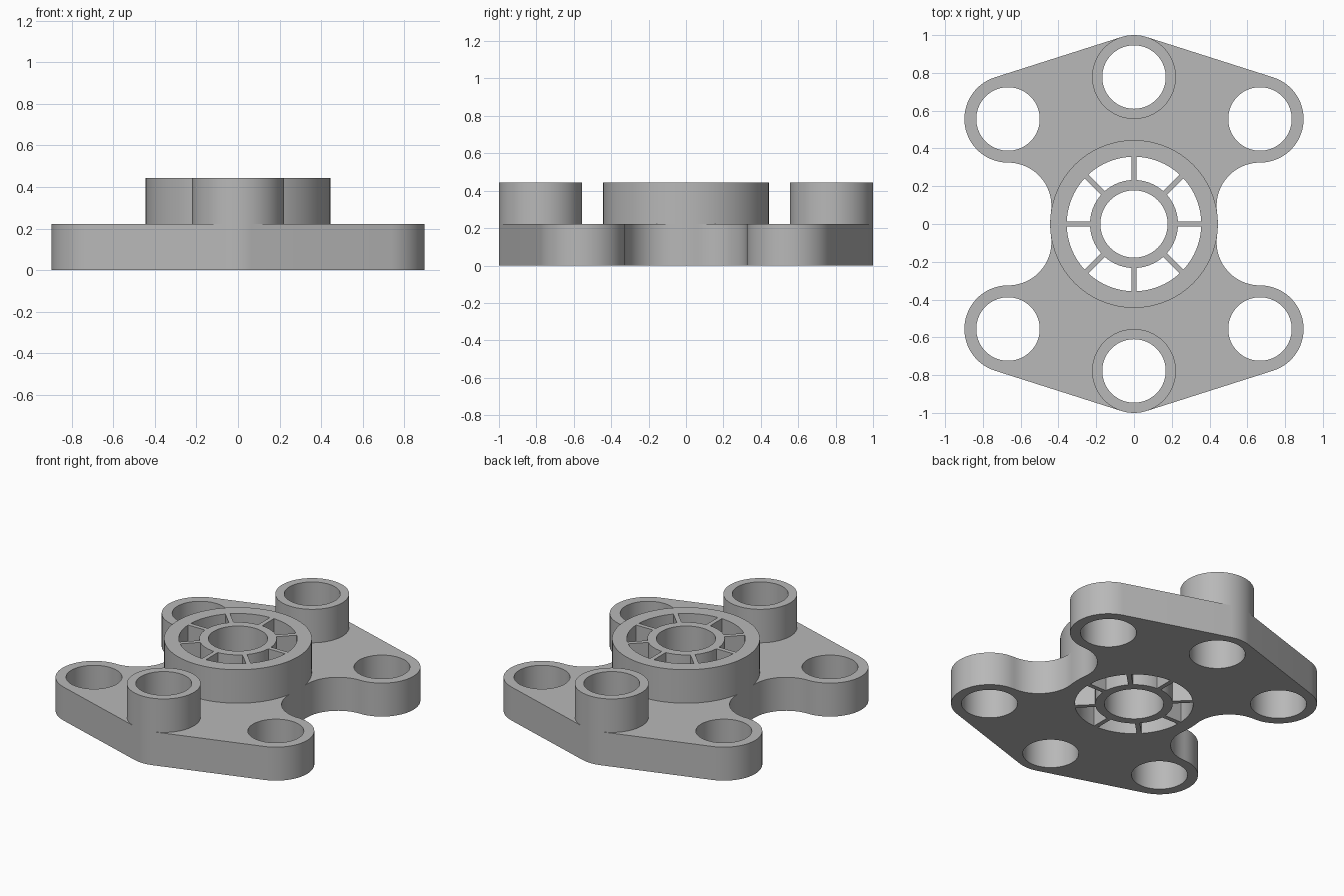
import bpy
import bmesh
from math import pi, sin, cos, asin, acos, atan2, hypot

cube = bpy.data.objects.get("Cube")
if cube:
    bpy.data.objects.remove(cube, do_unlink=True)

PLATE_H, TOTAL_H = 0.222, 0.444
BOSS_Y, BOSS_R, HOLE_R = 0.778, 0.222, 0.168
EAR_X, EAR_Y, EAR_R = 0.667, 0.556, 0.231
HUB_R, RIM_R, COLLAR_R, BORE_R = 0.444, 0.356, 0.233, 0.178
SPOKES, SPOKE_W = 8, 0.029

grey = bpy.data.materials.new("plain grey")
grey.use_nodes = True
colour = (0.48, 0.48, 0.48, 1)
grey.diffuse_color = colour
grey.node_tree.nodes["Principled BSDF"].inputs["Base Color"].default_value = colour


def arc(cx, cy, r, a0, a1, n):
    return [(cx + r * cos(a0 + (a1 - a0) * i / n), cy + r * sin(a0 + (a1 - a0) * i / n))
            for i in range(n + 1)]


def circle(cx, cy, r, n=72):
    return arc(cx, cy, r, 0, 2 * pi, n)[:-1]


def prism(name, loops, z0, z1):
    """Extrude a flat outline (first loop) with holes (other loops)."""
    curve = bpy.data.curves.new(name, "CURVE")
    curve.dimensions = "2D"
    curve.fill_mode = "BOTH"
    curve.extrude = (z1 - z0) / 2
    for loop in loops:
        spline = curve.splines.new("POLY")
        spline.points.add(len(loop) - 1)
        for point, (x, y) in zip(spline.points, loop):
            point.co = (x, y, 0, 1)
        spline.use_cyclic_u = True
    temp = bpy.data.objects.new(name + "_profile", curve)
    bpy.context.collection.objects.link(temp)
    graph = bpy.context.evaluated_depsgraph_get()
    mesh = bpy.data.meshes.new_from_object(temp.evaluated_get(graph))
    bpy.data.objects.remove(temp, do_unlink=True)
    bm = bmesh.new()
    bm.from_mesh(mesh)
    bmesh.ops.translate(bm, verts=bm.verts, vec=(0, 0, (z0 + z1) / 2))
    bmesh.ops.remove_doubles(bm, verts=bm.verts, dist=1e-5)
    bmesh.ops.recalc_face_normals(bm, faces=bm.faces)
    bm.to_mesh(mesh)
    bm.free()
    mesh.materials.clear()
    mesh.materials.append(grey)
    obj = bpy.data.objects.new(name, mesh)
    bpy.context.collection.objects.link(obj)
    bpy.ops.object.select_all(action="DESELECT")
    obj.select_set(True)
    bpy.context.view_layer.objects.active = obj
    bpy.ops.object.shade_smooth_by_angle(angle=0.5)
    return obj


# Plate outline: one quarter of tangent arcs, then mirrored twice
dx, dy = EAR_X, EAR_Y - BOSS_Y
tangent = atan2(dy, dx) + acos((BOSS_R - EAR_R) / hypot(dx, dy))
ear_low = EAR_Y - EAR_R
fillet = (EAR_X ** 2 + ear_low ** 2 - HUB_R ** 2) / (2 * (HUB_R + ear_low))
fillet_y = ear_low - fillet
waist = atan2(fillet_y, EAR_X)
quarter = (arc(0, BOSS_Y, BOSS_R, pi / 2, tangent, 6)
           + arc(EAR_X, EAR_Y, EAR_R, tangent, -pi / 2, 32)
           + arc(EAR_X, fillet_y, fillet, pi / 2, pi + waist, 20)[1:]
           + arc(0, 0, HUB_R, waist, 0, 4)[1:])
half = quarter + [(x, -y) for x, y in reversed(quarter[:-1])]
outline = half + [(-x, y) for x, y in reversed(half[1:-1])]

# Wheel openings: the bore and the gaps between spokes
openings = [circle(0, 0, BORE_R)]
step = 2 * pi / SPOKES
for i in range(SPOKES):
    a = i * step
    inner, outer = asin(SPOKE_W / 2 / COLLAR_R), asin(SPOKE_W / 2 / RIM_R)
    openings.append(arc(0, 0, RIM_R, a + outer, a + step - outer, 10)
                    + arc(0, 0, COLLAR_R, a + step - inner, a + inner, 10))

# Base plate with through holes
holes = [circle(0, s * BOSS_Y, HOLE_R) for s in (-1, 1)]
holes += [circle(sx * EAR_X, sy * EAR_Y, HOLE_R) for sx in (-1, 1) for sy in (-1, 1)]
prism("base_plate", [outline] + holes + openings, 0, PLATE_H)

# Raised spoked hub
prism("spoked_hub", [circle(0, 0, HUB_R, 96)] + openings, PLATE_H, TOTAL_H)

# Raised tubular bosses
for side, s in (("front", -1), ("back", 1)):
    prism(side + "_boss", [circle(0, s * BOSS_Y, BOSS_R), circle(0, s * BOSS_Y, HOLE_R)],
          PLATE_H, TOTAL_H)
